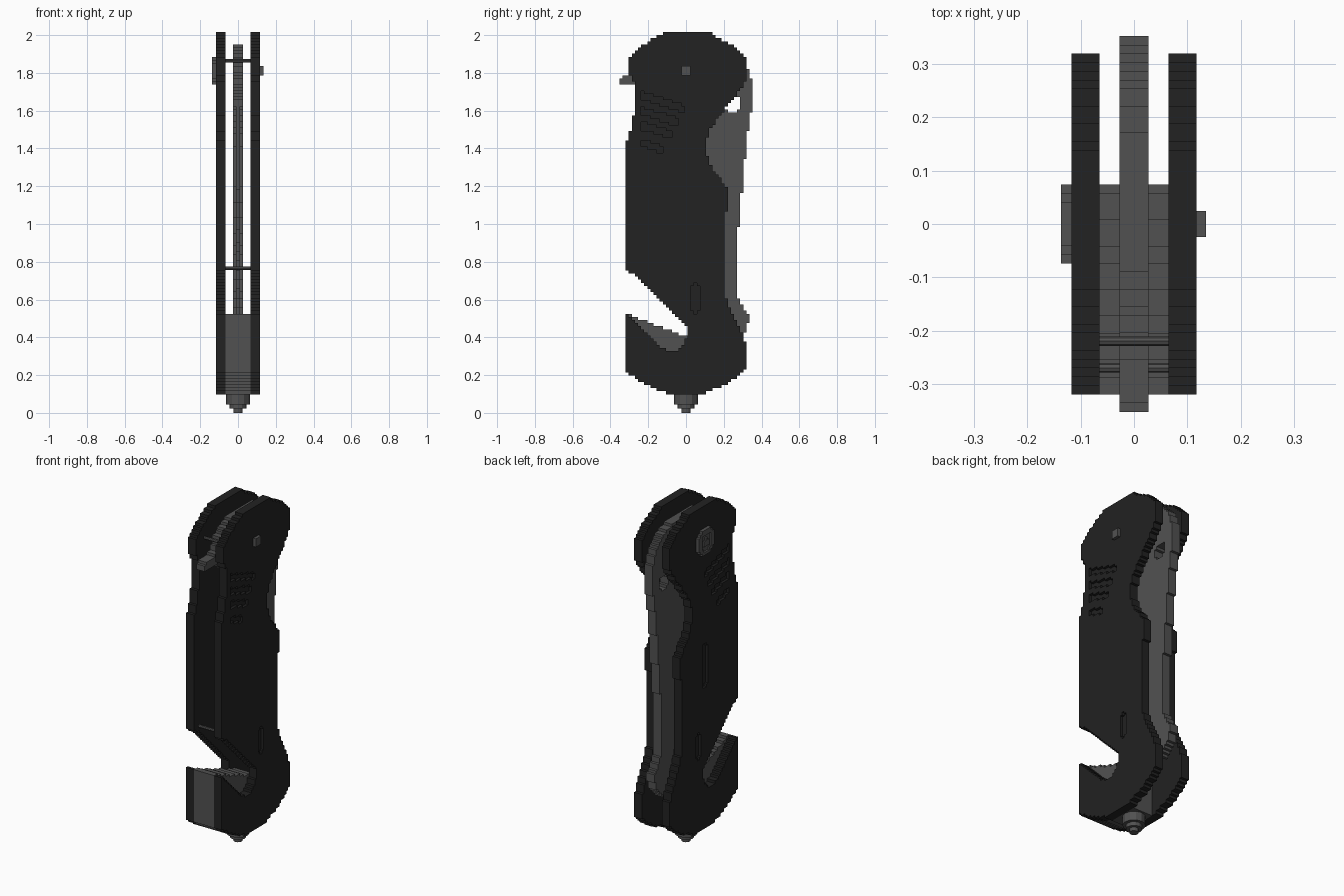
import bpy
import bmesh
import math
from mathutils import Vector

STEP = 2 / 122  # stair-step size of the blocky outlines

if "Cube" in bpy.data.objects:
    bpy.data.objects.remove(bpy.data.objects["Cube"], do_unlink=True)


def make_material(name, value):
    mat = bpy.data.materials.new(name)
    mat.use_nodes = True
    colour = (value, value, value, 1)
    mat.diffuse_color = colour
    mat.node_tree.nodes["Principled BSDF"].inputs["Base Color"].default_value = colour
    return mat


black = make_material("handle black", 0.016)
steel = make_material("dark steel", 0.083)


def inside(poly, y, z):
    hit = False
    for (ya, za), (yb, zb) in zip(poly, poly[1:] + poly[:1]):
        if (za > z) != (zb > z) and y < ya + (z - za) * (yb - ya) / (zb - za):
            hit = not hit
    return hit


def finish(name, bm, mat):
    bmesh.ops.recalc_face_normals(bm, faces=bm.faces)
    mesh = bpy.data.meshes.new(name)
    bm.to_mesh(mesh)
    bm.free()
    mesh.materials.append(mat)
    obj = bpy.data.objects.new(name, mesh)
    bpy.context.collection.objects.link(obj)
    return obj


def slab(name, mat, outline, x0, x1, holes=()):
    """Turn a y-z outline into a stair-stepped plate from x0 to x1."""
    bm = bmesh.new()
    verts = {}

    def corner(i, k):
        if (i, k) not in verts:
            verts[i, k] = bm.verts.new((x0, (i - 0.5) * STEP, k * STEP))
        return verts[i, k]

    for i in range(-24, 25):
        for k in range(0, 123):
            y, z = i * STEP, (k + 0.5) * STEP
            if inside(outline, y, z) and not any(inside(h, y, z) for h in holes):
                bm.faces.new([corner(i, k), corner(i + 1, k),
                              corner(i + 1, k + 1), corner(i, k + 1)])
    bmesh.ops.dissolve_limit(bm, angle_limit=0.01, verts=bm.verts[:], edges=bm.edges[:])
    out = bmesh.ops.extrude_face_region(bm, geom=bm.faces[:])
    moved = [v for v in out["geom"] if isinstance(v, bmesh.types.BMVert)]
    bmesh.ops.translate(bm, verts=moved, vec=Vector((x1 - x0, 0, 0)))
    return finish(name, bm, mat)


def octagon(y, z, r):
    angles = [math.pi / 8 + n * math.pi / 4 for n in range(8)]
    return [(y + r * math.cos(a), z + r * math.sin(a)) for a in angles]


def slot(y, z0, z1, w):
    return [(y - w, z0 + w), (y, z0), (y + w, z0 + w),
            (y + w, z1 - w), (y, z1), (y - w, z1 - w)]


def rod(name, mat, radius, depth, location, axis="Z", sides=8):
    bm = bmesh.new()
    bmesh.ops.create_cone(bm, cap_ends=True, segments=sides, radius1=radius,
                          radius2=radius, depth=depth)
    obj = finish(name, bm, mat)
    obj.location = location
    if axis == "X":
        obj.rotation_euler.y = math.pi / 2
    return obj


# Handle scales: full inner layer plus outer layer with pockets
handle = [(-.12, 2.01), (-.2, 1.97), (-.3, 1.88), (-.3, 1.8), (-.28, 1.76),
          (-.265, 1.62), (-.285, 1.55), (-.3, 1.46), (-.32, 1.44), (-.32, .77),
          (.0, .46), (.012, .43), (.01, .4), (-.04, .335), (-.1, .33), (-.13, .345),
          (-.32, .53), (-.32, .22), (-.25, .17), (-.14, .115), (-.07, .095),
          (.07, .095), (.22, .155), (.32, .23), (.32, .36), (.27, .48), (.23, .55),
          (.205, .64), (.2, 1.03), (.23, 1.1), (.22, 1.18), (.125, 1.32), (.1, 1.4),
          (.13, 1.51), (.2, 1.6), (.27, 1.69), (.32, 1.76), (.32, 1.88),
          (.24, 1.95), (.13, 2.01)]
grips = []
for top, end in ((1.7, 0), (1.62, -.04), (1.54, -.08), (1.45, -.12)):
    drop = (end + .23) * .33
    grips.append([(-.23, top), (end, top - drop), (end, top - drop - .04), (-.23, top - .04)])
short_slot = slot(.05, .52, .69, .028)
long_slot = slot(-.01, .92, 1.21, .025)

for side, label, pockets in ((1, "left", [short_slot]), (-1, "right", [short_slot, long_slot])):
    slab(label + "_handle_scale", black, handle, side * .065, side * .101)
    slab(label + "_handle_face", black, handle, side * .101, side * .117, grips + pockets)

# Folded blade: thin core reaching the edge, thicker cheeks on both sides
spine = [(-.08, 1.95), (.14, 1.95), (.25, 1.92), (.333, 1.82), (.355, 1.73),
         (.355, 1.62), (.335, 1.55), (.318, 1.42), (.3, 1.22), (.282, 1.0),
         (.265, .9), (.265, .73), (.278, .6), (.31, .55), (.335, .52), (.335, .49),
         (.31, .42), (.24, .36)]
stop_tab = [(-.13, 1.66), (-.22, 1.73), (-.33, 1.735), (-.355, 1.75), (-.355, 1.77),
            (-.33, 1.785), (-.27, 1.79), (-.22, 1.81), (-.2, 1.88)]
edge = [(.14, .4), (.05, .6), (-.05, .9), (-.12, 1.2)]
bevel = [(.2, .45), (.13, .65), (.05, .95), (0, 1.2), (-.02, 1.45)]
thumb_hole = octagon(.25, 1.635, .047)
slab("blade_core", steel, spine + edge + stop_tab, -.01, .01, [thumb_hole])
for side, label in ((1, "left"), (-1, "right")):
    slab(label + "_blade_cheek", steel, spine + bevel + stop_tab,
         side * .01, side * .0275, [thumb_hole])

# Hook insert between the scales
insert = [(-.32, .53), (-.2, .48), (.01, .4), (.066, .38), (.066, .095),
          (-.07, .095), (-.14, .115), (-.25, .17), (-.32, .22)]
slab("hook_insert", steel, insert, -.065, .065)

# Stepped tip at the base of the handle
for n, (z0, z1, r) in enumerate(((0, .022, .025), (.022, .045, .044), (.045, .12, .063))):
    rod("base_tip_%d" % (n + 1), steel, r, z1 - z0, (0, 0, (z0 + z1) / 2), sides=12)

# Cross pins
rod("upper_pin", steel, .009, .13, (0, -.22, 1.865), "X")
rod("lower_pin", steel, .009, .13, (0, -.27, .765), "X")

# Pivot: small stud on the left, large ringed head on the right
slab("pivot_stud", steel, octagon(0, 1.81, .029), .11, .135)
slab("pivot_head_base", steel, octagon(0, 1.81, .085), -.117, -.127)
slab("pivot_head_ring", steel, octagon(0, 1.81, .085), -.127, -.137, [octagon(0, 1.81, .052)])
slab("pivot_head_centre", steel, octagon(0, 1.81, .026), -.127, -.137)
